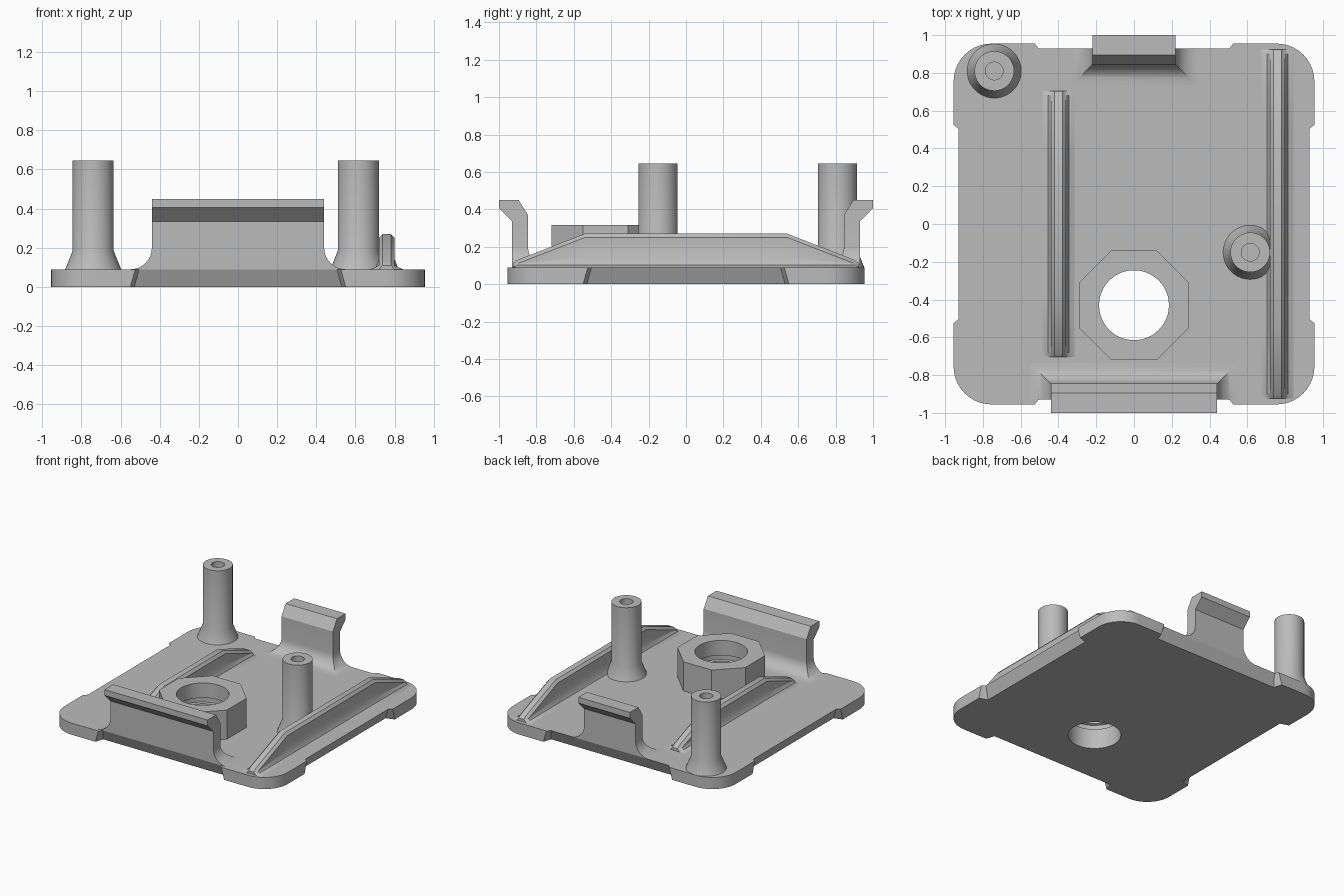
import bpy, bmesh
from math import sin, cos, pi, radians

if "Cube" in bpy.data.objects:
    bpy.data.objects.remove(bpy.data.objects["Cube"], do_unlink=True)

GREY = (0.5, 0.5, 0.5, 1)
mat = bpy.data.materials.new("plain_grey")
mat.use_nodes = True
mat.diffuse_color = GREY
mat.node_tree.nodes["Principled BSDF"].inputs["Base Color"].default_value = GREY

TOP = 0.09           # upper surface of the plate
HOLE = (0, -0.43)    # centre of the threaded boss


def loft(name, rings):
    """Skin a stack of equal rings and cap both ends."""
    bm = bmesh.new()
    vs = [[bm.verts.new(p) for p in ring] for ring in rings]
    n = len(vs[0])
    for a, b in zip(vs, vs[1:]):
        for i in range(n):
            j = (i + 1) % n
            bm.faces.new((a[i], a[j], b[j], b[i]))
    bm.faces.new(vs[0][::-1])
    bm.faces.new(vs[-1])
    bmesh.ops.remove_doubles(bm, verts=bm.verts, dist=0.0001)
    bmesh.ops.recalc_face_normals(bm, faces=bm.faces)
    me = bpy.data.meshes.new(name)
    bm.to_mesh(me)
    bm.free()
    me.materials.append(mat)
    ob = bpy.data.objects.new(name, me)
    bpy.context.collection.objects.link(ob)
    return ob


def circle(c, r, z, n=48, turn=0):
    return [(c[0] + r * cos(turn + 2 * pi * i / n),
             c[1] + r * sin(turn + 2 * pi * i / n), z) for i in range(n)]


def activate(ob):
    bpy.ops.object.select_all(action='DESELECT')
    ob.select_set(True)
    bpy.context.view_layer.objects.active = ob


def smooth(ob):
    activate(ob)
    bpy.ops.object.shade_smooth_by_angle(angle=radians(30))


# Plate: rounded square with a drafted notch in the middle of every side
def outline(z, depth, inner, outer, half=0.955, r=0.2):
    side = [(half, -outer), (depth, -inner), (depth, inner), (half, outer)]
    c = half - r
    side += [(c + r * cos(a * pi / 20), c + r * sin(a * pi / 20)) for a in range(11)]
    pts = []
    for k in range(4):
        pts += [(x, y, z) for x, y in side]
        side = [(-y, x) for x, y in side]
    return pts


plate = loft("base_plate", [outline(0, 0.89, 0.53, 0.55),
                            outline(TOP, 0.93, 0.505, 0.525)])

# Octagonal boss, bored together with the plate and grooved inside
boss = loft("octagon_boss", [circle(HOLE, 0.29 / cos(pi / 8), z, 8, pi / 8)
                             for z in (TOP, 0.315)])
cutter = loft("bore_cutter", [circle(HOLE, r, z) for r, z in (
    (0.185, -0.1), (0.185, 0.155), (0.2, 0.16), (0.2, 0.195), (0.185, 0.2), (0.185, 0.5))])
cutter.hide_render = True
for ob in (plate, boss):
    activate(ob)
    mod = ob.modifiers.new("bore", 'BOOLEAN')
    mod.operation = 'DIFFERENCE'
    mod.solver = 'EXACT'
    mod.object = cutter
    bpy.ops.object.modifier_apply(modifier=mod.name)
    smooth(ob)
bpy.data.objects.remove(cutter, do_unlink=True)

# Screw posts with flared foot and blind hole
for name, c in (("back_post", (-0.74, 0.81)), ("side_post", (0.615, -0.15))):
    smooth(loft(name, [circle(c, r, z) for r, z in (
        (0.143, TOP), (0.105, 0.185), (0.105, 0.645), (0.047, 0.645), (0.047, 0.3))]))


# Snap clips: filleted foot, upright wall and outward hook
def clip(name, s, w, r=0.11):
    levels = []
    for i in range(9):
        a = i * pi / 16
        d, z = r * (1 - sin(a)), TOP + r * (1 - cos(a))
        levels.append((w + d, 0.93, z, 0.845 - d, z))
    levels += [(w, 0.93, 0.335, 0.845, 0.37),
               (w, 1, 0.405, 0.87, 0.41),
               (w, 1, 0.45, 0.895, 0.45)]
    smooth(loft(name, [[(-x, s * yo, zo), (x, s * yo, zo), (x, s * yi, zi), (-x, s * yi, zi)]
                       for x, yo, zo, yi, zi in levels]))


clip("front_clip", -1, 0.44)
clip("back_clip", 1, 0.22)


# Stiffening ribs with sloped ends, chamfered crest and spread foot
def rib(name, x, length, flat, height):
    def section(y, h):
        half = [(0.085, TOP), (0.056, 0.102), (0.04, 0.14), (0.04, h - 0.02), (0.022, h)]
        half = [(px, min(pz, max(h - 0.02, TOP)) if i < 3 else pz)
                for i, (px, pz) in enumerate(half)]
        return ([(x + px, y, pz) for px, pz in half]
                + [(x - px, y, pz) for px, pz in reversed(half)])
    ends = [(length + 0.015, TOP + 0.02), (length - 0.01, 0.13), (flat, height)]
    stations = [(-y, h) for y, h in ends] + [(y, h) for y, h in reversed(ends)]
    smooth(loft(name, [section(y, h) for y, h in stations]))


rib("left_rib", 0.76, 0.91, 0.54, 0.27)
rib("right_rib", -0.4, 0.69, 0.36, 0.25)
